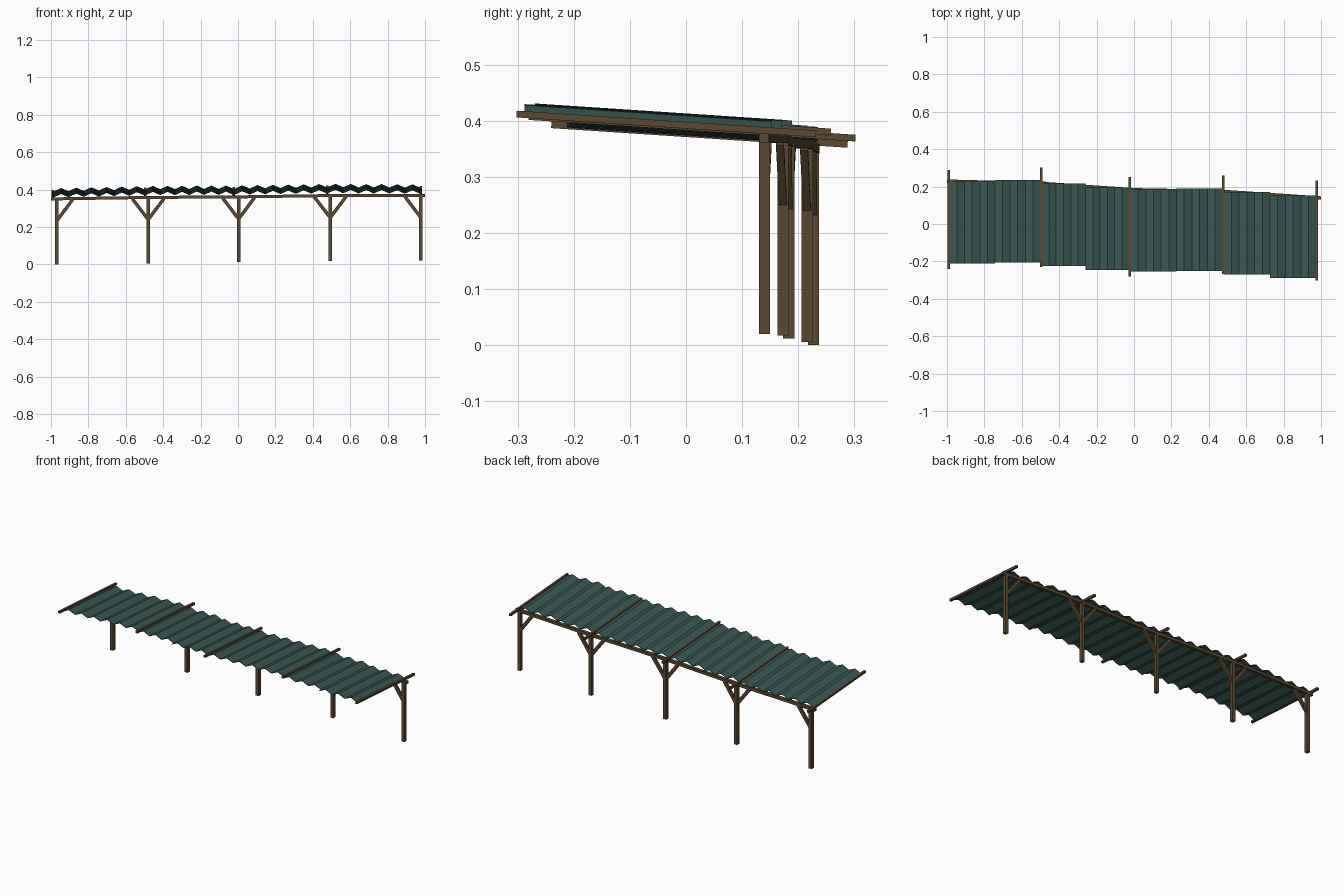
import bpy
from mathutils import Vector, Matrix

if "Cube" in bpy.data.objects:
    bpy.data.objects.remove(bpy.data.objects["Cube"])


def material(name, rgb):
    m = bpy.data.materials.new(name)
    m.diffuse_color = (*rgb, 1)
    m.use_nodes = True
    m.node_tree.nodes["Principled BSDF"].inputs["Base Color"].default_value = m.diffuse_color
    return m


WOOD = material("wood", (0.10, 0.065, 0.03))
TIN = material("painted_metal", (0.04, 0.095, 0.085))


def make(name, verts, faces, mat):
    me = bpy.data.meshes.new(name)
    me.from_pydata([tuple(v) for v in verts], [], faces)
    me.materials.append(mat)
    ob = bpy.data.objects.new(name, me)
    bpy.context.collection.objects.link(ob)
    return ob


def timber(name, a, b, w, h, side):
    """Square-cut timber from a to b; w is measured along 'side'."""
    a, b = Vector(a), Vector(b)
    d = (b - a).normalized()
    s = Vector(side)
    s = (s - d * s.dot(d)).normalized()
    u = s.cross(d)
    verts = [p + s * (i * w / 2) + u * (j * h / 2)
             for p in (a, b) for i, j in ((-1, -1), (1, -1), (1, 1), (-1, 1))]
    faces = [(3, 2, 1, 0), (4, 5, 6, 7)]
    faces += [(i, (i + 1) % 4, (i + 1) % 4 + 4, i + 4) for i in range(4)]
    return make(name, verts, faces, WOOD)


# posts: x, y, foot height, beam height
posts = [(-0.970, 0.227, 0.000, 0.350), (-0.480, 0.216, 0.006, 0.358),
         (0.003, 0.183, 0.012, 0.361), (0.493, 0.173, 0.017, 0.368),
         (0.977, 0.140, 0.020, 0.369)]
for i, (x, y, z0, z1) in enumerate(posts):
    timber(f"post_{i}", (x, y, z0), (x, y, z1), 0.019, 0.020, (1, 0, 0))

# back beam spans, joined at the posts and overhanging both ends
nodes = [Vector((x, y, z)) for x, y, _, z in posts]
path = nodes.copy()
path[0] = Vector((-1.0, 0.229, 0.350))
path[-1] = Vector((1.0, 0.139, 0.369))
for i in range(4):
    timber(f"beam_{i}", path[i], path[i + 1], 0.018, 0.016, (0, 1, 0))

# knee braces towards each neighbouring post
for i, p in enumerate(nodes):
    for j in (i - 1, i + 1):
        if 0 <= j < len(nodes):
            d = (nodes[j] - p).normalized()
            timber(f"brace_{i}_{j}", p + d * 0.004 - Vector((0, 0, 0.113)),
                   p + d * 0.085 - Vector((0, 0, 0.006)), 0.014, 0.018, (0, 1, 0))

# rafters: x, front y, back y, height at y = 0
SLOPE = -0.066
rafters = [(-0.990, -0.240, 0.288, 0.377), (-0.497, -0.230, 0.302, 0.389),
           (-0.022, -0.280, 0.250, 0.389), (0.477, -0.268, 0.258, 0.397),
           (0.977, -0.302, 0.232, 0.392)]
for i, (x, y0, y1, z) in enumerate(rafters):
    timber(f"rafter_{i}", (x, y0, z + y0 * SLOPE), (x, y1, z + y1 * SLOPE),
           0.013, 0.012, (1, 0, 0))

# zigzag roof sheets, two per bay, three folds each
fronts = [-0.212, -0.206, -0.225, -0.245, -0.254, -0.252, -0.270, -0.288]
LENGTH, FOLDS, AMP = 0.441, 3, 0.009
for k, y0 in enumerate(fronts):
    (xa, _, _, za), (xb, _, _, zb) = rafters[k // 2], rafters[k // 2 + 1]
    verts = []
    n = FOLDS * 2 + 1
    for i in range(n):
        t = (k % 2 + i / (n - 1)) / 2
        x = xa + 0.003 + (xb - xa - 0.006) * t
        z = za + (zb - za) * t + 0.006 + (AMP if i % 2 else -AMP)
        for y in (y0, y0 + LENGTH):
            verts.append((x, y, z + y * SLOPE))
    faces = [(2 * i, 2 * i + 2, 2 * i + 3, 2 * i + 1) for i in range(n - 1)]
    sheet = make(f"roof_sheet_{k}", verts, faces, TIN)
    mod = sheet.modifiers.new("thickness", "SOLIDIFY")
    mod.thickness = 0.003
    mod.offset = 0
